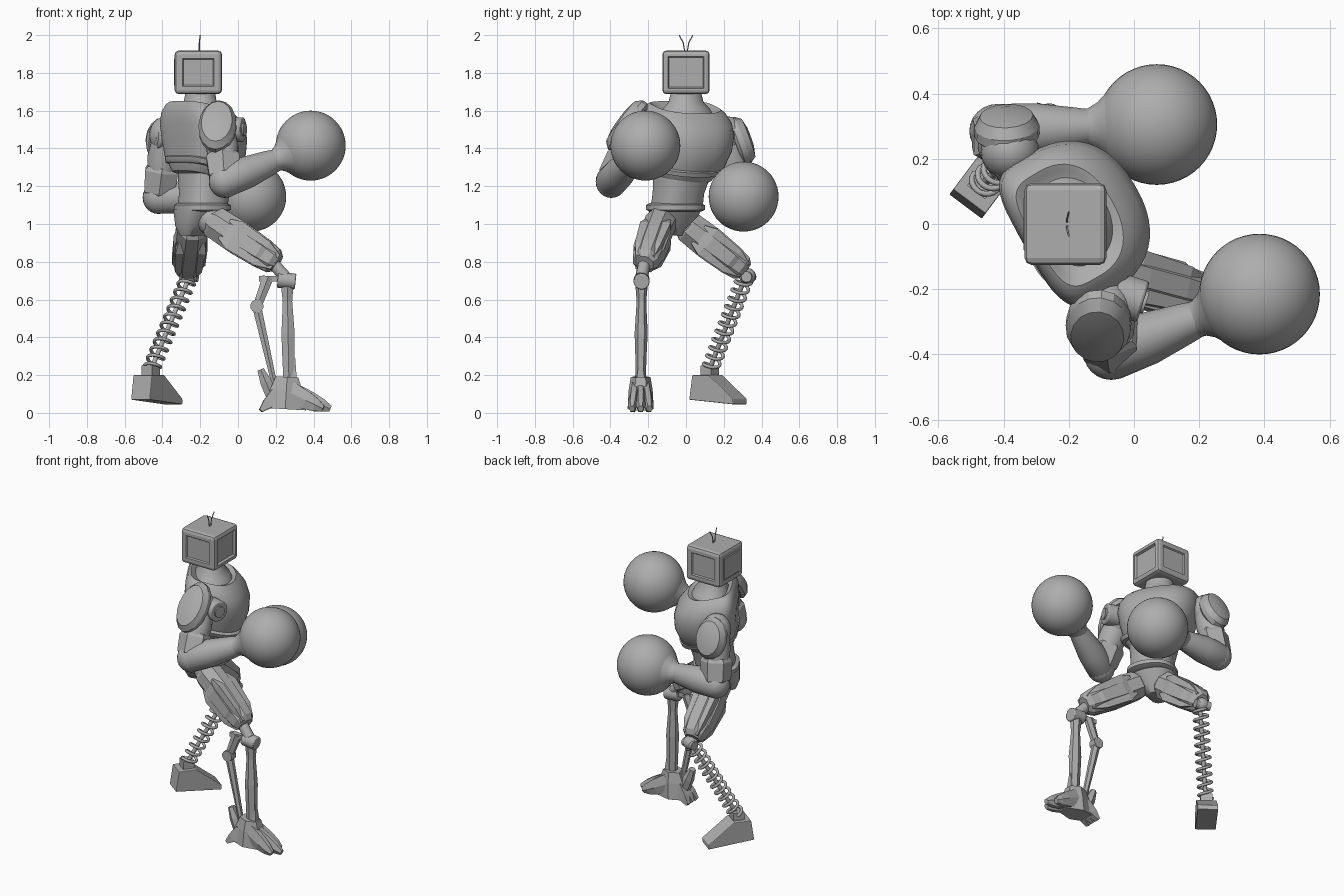
import bpy, bmesh
from math import sin, cos, pi, radians, copysign
from mathutils import Vector, Matrix

cube = bpy.data.objects.get("Cube")
if cube:
    bpy.data.objects.remove(cube)

grey = bpy.data.materials.new("plain grey")
grey.use_nodes = True
grey.diffuse_color = (0.42, 0.42, 0.42, 1)
grey.node_tree.nodes["Principled BSDF"].inputs["Base Color"].default_value = (0.42, 0.42, 0.42, 1)
FACING = Matrix.Rotation(radians(30), 3, 'Z')   # the body is turned towards +x +y


def finish(name, bm, angle=0, bevel=0):
    bmesh.ops.recalc_face_normals(bm, faces=bm.faces)
    mesh = bpy.data.meshes.new(name)
    bm.to_mesh(mesh)
    bm.free()
    ob = bpy.data.objects.new(name, mesh)
    bpy.context.collection.objects.link(ob)
    mesh.materials.append(grey)
    if bevel:
        mod = ob.modifiers.new("bevel", 'BEVEL')
        mod.width, mod.segments = bevel, 2
    if angle:
        bpy.ops.object.select_all(action='DESELECT')
        bpy.context.view_layer.objects.active = ob
        ob.select_set(True)
        bpy.ops.object.shade_smooth_by_angle(angle=radians(angle))


def skin(name, rings, angle=0, bevel=0):
    """Join rings of points into a closed skin."""
    bm = bmesh.new()
    loops = [[bm.verts.new(p) for p in ring] for ring in rings]
    n = len(loops[0])
    for low, high in zip(loops, loops[1:]):
        for i in range(n):
            j = (i + 1) % n
            bm.faces.new((low[i], low[j], high[j], high[i]))
    bm.faces.new(loops[0][::-1])
    bm.faces.new(loops[-1])
    finish(name, bm, angle, bevel)


def limb(name, a, b, sections, n=16, ref=(0, 1, 0), angle=40, bevel=0):
    """Tapered bar from a to b; sections are (t, half size across, half size along ref)."""
    a, b = Vector(a), Vector(b)
    d = (b - a).normalized()
    u = d.cross(Vector(ref)).normalized()
    v = u.cross(d)
    k = 1 / cos(pi / n)
    rings = [[a.lerp(b, t) + k * (u * ru * cos(q) + v * rv * sin(q))
              for q in [(2 * i + 1) * pi / n for i in range(n)]] for t, ru, rv in sections]
    skin(name, rings, angle if n > 8 else 0, bevel)


def rod(name, a, b, r, n=12, **kw):
    limb(name, a, b, [(0, r, r), (1, r, r)], n, **kw)


def ball(name, centre, size, seg=48):
    bm = bmesh.new()
    bmesh.ops.create_uvsphere(bm, u_segments=seg, v_segments=seg // 2, radius=1)
    bm.transform(Matrix.Translation(centre) @ Matrix.Diagonal((*size, 1)))
    finish(name, bm, 60)


def torso(name, rows, power=0.85, back_power=0.75, slope=0):
    """Rows are z, centre x, centre y, front depth, back depth, half width; slope lowers the front."""
    rings = []
    for z, cx, cy, front, back, half in rows:
        ring = []
        for i in range(48):
            c, s = cos(i * pi / 24), sin(i * pi / 24)
            depth, p = (front, power) if c > 0 else (back, back_power)
            x = depth * copysign(abs(c) ** p, c)
            y = half * copysign(abs(s) ** p, s)
            ring.append(FACING @ Vector((x, y, -slope * x)) + Vector((cx, cy, z)))
        rings.append(ring)
    skin(name, rings, 50)


def wire(name, points, radius):
    cu = bpy.data.curves.new(name, 'CURVE')
    cu.dimensions, cu.bevel_depth, cu.bevel_resolution = '3D', radius, 2
    sp = cu.splines.new('POLY')
    sp.points.add(len(points) - 1)
    for p, co in zip(sp.points, points):
        p.co = (*co, 1)
    cu.materials.append(grey)
    bpy.context.collection.objects.link(bpy.data.objects.new(name, cu))


# Head: chamfered box with recessed side panels and a sunken screen on +x
bm = bmesh.new()
bmesh.ops.create_cube(bm, size=1)
bm.transform(Matrix.Translation((-0.21, 0, 1.803)) @ Matrix.Diagonal((0.25, 0.25, 0.23, 1)))
bmesh.ops.bevel(bm, geom=bm.edges[:], offset=0.02, segments=2, affect='EDGES', profile=0.5)
bm.normal_update()
for axis, inset, depth in (((1, 0, 0), 0.015, -0.015), ((0, 1, 0), 0.03, -0.008),
                           ((0, -1, 0), 0.03, -0.008), ((-1, 0, 0), 0.03, 0.004)):
    faces = [f for f in bm.faces if f.normal.dot(Vector(axis)) > 0.99 and f.calc_area() > 0.01]
    bmesh.ops.inset_individual(bm, faces=faces, thickness=inset, depth=0)
    bmesh.ops.inset_individual(bm, faces=faces, thickness=0.008, depth=depth)
finish("head", bm)
for s in (-1, 1):
    wire("antenna", [(-0.205, 0.006 * s, 1.91), (-0.205, 0.015 * s, 1.96), (-0.2, 0.036 * s, 2.0)], 0.003)

# Neck, chest, waist and pelvis
torso("neck", [(1.55, -0.2, 0, 0.14, 0.11, 0.17), (1.61, -0.2, 0, 0.115, 0.1, 0.13),
               (1.645, -0.2, 0, 0.085, 0.085, 0.095), (1.71, -0.2, 0, 0.075, 0.075, 0.078)], 1, 1)
torso("chest", [(1.25, -0.19, -0.02, 0.14, 0.13, 0.15), (1.29, -0.19, -0.02, 0.17, 0.14, 0.18),
                (1.33, -0.2, -0.01, 0.2, 0.14, 0.205), (1.42, -0.2, 0, 0.23, 0.145, 0.235),
                (1.5, -0.2, 0, 0.235, 0.15, 0.248), (1.56, -0.2, 0, 0.215, 0.145, 0.24),
                (1.605, -0.2, 0, 0.175, 0.13, 0.21), (1.622, -0.2, 0, 0.15, 0.115, 0.185),
                (1.612, -0.2, 0, 0.13, 0.1, 0.165), (1.59, -0.2, 0, 0.1, 0.08, 0.13)], back_power=0.5, slope=0.25)
torso("chest_hem", [(1.29, -0.19, -0.02, 0.17, 0.145, 0.18), (1.295, -0.19, -0.02, 0.195, 0.15, 0.2),
                    (1.32, -0.19, -0.02, 0.205, 0.15, 0.21), (1.33, -0.19, -0.02, 0.18, 0.14, 0.19)],
      back_power=0.5, slope=0.25)
torso("waist", [(1.07, -0.19, -0.05, 0.12, 0.12, 0.135), (1.16, -0.18, -0.04, 0.13, 0.12, 0.13),
                (1.27, -0.18, -0.02, 0.15, 0.12, 0.15)])
torso("belt", [(1.065, -0.19, -0.055, 0.12, 0.12, 0.13), (1.075, -0.19, -0.055, 0.145, 0.135, 0.15),
               (1.1, -0.19, -0.055, 0.145, 0.135, 0.15), (1.11, -0.19, -0.055, 0.12, 0.12, 0.13)])
torso("pelvis", [(0.94, -0.23, -0.06, 0.06, 0.08, 0.05), (0.99, -0.22, -0.06, 0.09, 0.11, 0.09),
                 (1.08, -0.2, -0.055, 0.12, 0.13, 0.14)])

# Boxing arms: shoulder, upper arm, elbow, forearm, cuff and glove
arms = (("right", (-0.09, -0.25, 1.5), (-0.07, -0.395, 1.225), (0.385, -0.215, 1.415), (-0.11, -0.32, 1.525),
         (0.0, -0.23, 1.5), (0.95, -0.3, 0), 36, -0.1),
        ("left", (-0.38, 0.22, 1.47), (-0.42, 0.285, 1.14), (0.07, 0.305, 1.145), (-0.39, 0.3, 1.445),
         (-0.41, 0.2, 1.46), (-0.9, -0.35, 0), -20, 0.05))
for side, shoulder, elbow, glove, plate, disc, axis, tilt, turn in arms:
    s, e, g, d = Vector(shoulder), Vector(elbow), Vector(glove), Vector(disc)
    axis = Vector(axis).normalized() * 0.03
    ball(side + "_shoulder", s, (0.09, 0.085, 0.1), seg=24)
    rod(side + "_shoulder_disc", d - axis * 2, d + axis, 0.065, 20, ref=(0, 0, 1), bevel=0.008)
    rod(side + "_shoulder_hub", d, d + axis * 1.3, 0.035, 16, ref=(0, 0, 1))
    limb(side + "_upper_arm", s, e, [(0, 0.07, 0.07), (0.35, 0.085, 0.08), (0.8, 0.07, 0.07), (1, 0.05, 0.05)])
    limb(side + "_arm_guard", s.lerp(e, 0.5), s.lerp(e, 0.98),
         [(0, 0.075, 0.07), (0.15, 0.088, 0.08), (0.85, 0.08, 0.075), (1, 0.06, 0.06)], 6)
    ball(side + "_elbow", e, (0.085, 0.083, 0.087), seg=24)
    limb(side + "_forearm", e, g, [(-0.1, 0.06, 0.06), (0, 0.085, 0.083), (0.25, 0.085, 0.08),
                                  (0.5, 0.068, 0.062), (0.64, 0.054, 0.05)], 20)
    reach = (g - e).length
    limb(side + "_cuff", e, g, [(1 - 0.245 / reach, 0.055, 0.055), (1 - 0.21 / reach, 0.058, 0.058),
                               (1 - 0.18 / reach, 0.075, 0.075), (1 - 0.14 / reach, 0.115, 0.115)], 24)
    ball(side + "_glove", g, (0.185, 0.185, 0.185))
    # Pauldron: flattened faceted shell leaning outwards
    rot = Matrix.Rotation(turn, 3, 'Z') @ Matrix.Rotation(radians(-tilt), 3, 'X')
    out = -1 if side == "right" else 1
    half = 0.16 if side == "right" else 0.13
    rings = [[rot @ Vector((0.1 * k * cos(q), out * y, half * k * sin(q))) + Vector(plate)
              for q in [i * pi / 8 for i in range(16)]]
             for k, y in ((0.85, -0.045), (1, -0.03), (1, 0), (0.82, 0.033), (0.4, 0.045))]
    skin(side + "_pauldron", rings, 25)


# Thighs: faceted cores with raised panels
def thigh(side, hip, knee, ref, width):
    h, k = Vector(hip), Vector(knee)
    limb(side + "_thigh", h, k, [(-0.08, 0.05, 0.05), (0.05, 0.085, 0.08), (0.4, 0.09, width), (0.75, 0.082, width),
                                 (0.93, 0.07, 0.068), (1, 0.045, 0.045)], 8, ref)
    v = Vector(ref).normalized()
    for i in (-1, 1):
        off = v * 0.05 * i
        limb(side + "_thigh_rail", h.lerp(k, 0.2) + off, h.lerp(k, 0.97) + off * 0.6,
             [(0, 0.06, 0.02), (0.2, 0.085, 0.035), (0.75, 0.075, 0.035), (1, 0.045, 0.02)], 4, ref)
    limb(side + "_thigh_band", h.lerp(k, 0.25), h.lerp(k, 0.88),
         [(0, 0.04, width), (0.2, 0.04, width + 0.01), (0.8, 0.035, width + 0.008), (1, 0.025, width * 0.8)], 4, ref)
    ball(side + "_hip", h, (0.08, 0.07, 0.08), seg=20)


thigh("right", (-0.14, -0.13, 1.02), (0.21, -0.22, 0.79), (0, 1, 0), 0.075)
thigh("left", (-0.24, 0, 0.995), (-0.268, 0.315, 0.75), (1, 0, 0), 0.08)

# Right shin: knee barrel, main strut, bent piston and linkage
rod("right_knee_link", (0.16, -0.215, 0.82), (0.25, -0.235, 0.72), 0.032, 10)
rod("right_knee_barrel", (0.21, -0.235, 0.705), (0.305, -0.235, 0.695), 0.042, 20, bevel=0.006)
limb("right_shin", (0.26, -0.235, 0.7), (0.27, -0.24, 0.14),
     [(0, 0.035, 0.03), (0.2, 0.025, 0.022), (0.5, 0.035, 0.03), (0.7, 0.033, 0.026), (1, 0.028, 0.022)], 6)
rod("right_linkage", (0.11, -0.235, 0.71), (0.25, -0.235, 0.71), 0.014, 4)
limb("right_piston_upper", (0.16, -0.235, 0.72), (0.1, -0.235, 0.56), [(0, 0.03, 0.02), (1, 0.022, 0.02)], 6)
rod("right_piston_joint", (0.1, -0.26, 0.565), (0.1, -0.21, 0.565), 0.034, 12, ref=(0, 0, 1))
limb("right_piston_lower", (0.1, -0.235, 0.56), (0.2, -0.24, 0.12), [(0, 0.024, 0.02), (1, 0.014, 0.014)], 6)

# Right foot: sloping instep, chunky toes, heel claw and ankle fin
limb("right_instep", (0.26, -0.24, 0.19), (0.25, -0.24, 0.02),
     [(0, 0.06, 0.045), (0.4, 0.085, 0.055), (1, 0.11, 0.06)], 6)
for i in (-1, 0, 1):
    limb("right_toe", (0.27, -0.24 + 0.03 * i, 0.11), (0.49 - 0.04 * abs(i), -0.24 + 0.046 * i, 0.022),
         [(0, 0.06, 0.022), (0.5, 0.048, 0.024), (0.8, 0.034, 0.022), (1, 0.016, 0.014)], 6)
    limb("right_heel_toe", (0.21, -0.24 + 0.02 * i, 0.1), (0.12, -0.24 + 0.045 * i, 0.012),
         [(0, 0.04, 0.022), (0.6, 0.028, 0.02), (1, 0.01, 0.012)], 4)
limb("right_heel_claw", (0.12, -0.24, 0.23), (0.19, -0.24, 0.06), [(0, 0.018, 0.02), (0.4, 0.03, 0.03), (1, 0.03, 0.03)], 6)
limb("right_ankle_fin", (0.3, -0.24, 0.29), (0.29, -0.24, 0.1), [(0, 0.003, 0.006), (0.5, 0.015, 0.02), (1, 0.03, 0.03)], 4)

# Left shin: coil spring around a slim core
top, low = Vector((-0.262, 0.31, 0.71)), Vector((-0.46, 0.125, 0.23))
down = (low - top).normalized()
u = down.cross(Vector((0, 0, 1))).normalized()
v = down.cross(u)
turns, steps = 11, 20
coil = [top.lerp(low, i / (turns * steps)) + 0.042 * (u * cos(2 * pi * i / steps) + v * sin(2 * pi * i / steps))
        for i in range(turns * steps + 1)]
wire("left_spring", coil, 0.009)
rod("left_spring_core", top, low, 0.012, 10)
ball("left_knee", (-0.26, 0.325, 0.725), (0.045, 0.045, 0.042), seg=20)
rod("left_knee_pin", (-0.305, 0.345, 0.72), (-0.215, 0.32, 0.72), 0.028, 14)

# Left foot: wedge with a tall heel, extruded across its width
heel, ahead, across = Vector((-0.517, 0.053, 0)), Vector((0.6, 0.8, 0)), Vector((0.8, -0.6, 0))
profile = [(0, 0.07), (0.29, 0.045), (0.29, 0.075), (0.13, 0.2), (0.02, 0.2)]
skin("left_foot", [[heel + ahead * s + across * w + Vector((0, 0, z)) for s, z in profile]
                   for w in (-0.062, 0.062)], bevel=0.004)
rod("left_ankle", heel + ahead * 0.09 + Vector((0, 0, 0.18)), heel + ahead * 0.09 + Vector((0, 0, 0.25)), 0.035, 4, ref=ahead)
